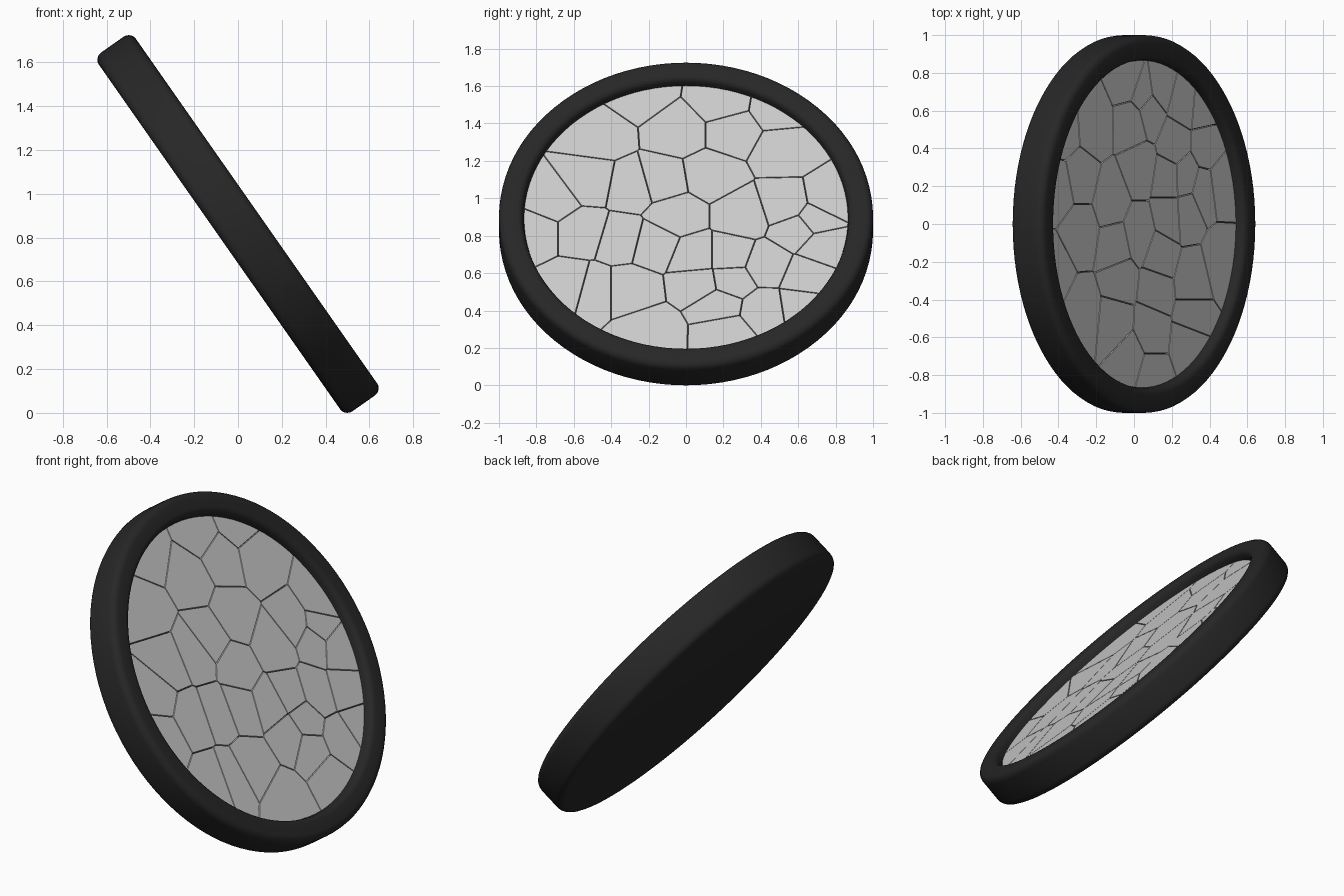
import bpy, bmesh, math
from mathutils import Vector, Matrix

if "Cube" in bpy.data.objects:
    bpy.data.objects.remove(bpy.data.objects["Cube"])

TILT = Matrix.Translation((0, 0, 0.8625)) @ Matrix.Rotation(math.radians(55), 4, 'Y')
SEGS = 96
GLASS_TOP, GLASS_BASE, GLASS_R = 0.052, 0.03, 0.868
GAP = 0.0055


def make_object(name, bm, color=None, smooth=False):
    mesh = bpy.data.meshes.new(name)
    bm.to_mesh(mesh)
    bm.free()
    ob = bpy.data.objects.new(name, mesh)
    bpy.context.collection.objects.link(ob)
    ob.matrix_world = TILT
    if color:
        mat = bpy.data.materials.new(name + "_material")
        mat.diffuse_color = color
        mat.use_nodes = True
        mat.node_tree.nodes["Principled BSDF"].inputs["Base Color"].default_value = mat.diffuse_color
        mesh.materials.append(mat)
    if smooth:
        bpy.ops.object.select_all(action='DESELECT')
        ob.select_set(True)
        bpy.context.view_layer.objects.active = ob
        bpy.ops.object.shade_smooth_by_angle(angle=math.radians(35))
    return ob


def arc(cx, cy, r, a0, a1, n=5):
    angles = [math.radians(a0 + (a1 - a0) * i / n) for i in range(n + 1)]
    return [(cx + r * math.cos(a), cy + r * math.sin(a)) for a in angles]


# Round frame: closed back, rounded outer edges, softly rolled inner lip
H, RND = 0.103, 0.04
profile = ([(0, -H)] + arc(1 - RND, -H + RND, RND, -90, 0)
           + arc(1 - RND, H - RND, RND, 0, 90)
           + arc(0.905, H - 0.035, 0.035, 90, 180)
           + [(0.866, GLASS_TOP), (0.866, GLASS_BASE), (0, GLASS_BASE)])
bm = bmesh.new()
rings = []
for i in range(SEGS):
    a = 2 * math.pi * i / SEGS
    rings.append([bm.verts.new((r * math.cos(a), r * math.sin(a), h)) for r, h in profile])
for i in range(SEGS):
    p, q = rings[i], rings[(i + 1) % SEGS]
    for j in range(len(profile) - 1):
        bm.faces.new((p[j], q[j], q[j + 1], p[j + 1]))
bmesh.ops.remove_doubles(bm, verts=bm.verts, dist=1e-5)
bmesh.ops.dissolve_degenerate(bm, edges=bm.edges, dist=1e-5)
bmesh.ops.recalc_face_normals(bm, faces=bm.faces)
make_object("round_frame", bm, (0.02, 0.02, 0.02, 1), smooth=True)

# Shard centres as seen from the right (y, z)
centres = [(-.25, 1.555), (-.47, 1.34), (-.04, 1.36), (.19, 1.51), (.25, 1.36), (.49, 1.475),
           (.52, 1.26), (.13, 1.12), (-.29, 1.06), (-.13, 1.09), (-.52, 1.09), (-.72, .99),
           (-.82, .82), (-.55, .82), (-.35, .78), (-.17, .75), (-.05, .91), (.30, .91),
           (.05, .69), (.07, .54), (.23, .69), (.24, .56), (.17, .43), (.21, .28),
           (-.19, .29), (-.50, .51), (-.30, .51), (-.61, .53), (.43, .64), (.64, .58),
           (.61, .42), (.42, .40), (.60, .83), (.69, .88), (.77, .99), (.53, .96), (.73, .75)]
seeds = [Vector((-(z - 0.89) / 0.819, y, 0)) for y, z in centres]

# Cracked glass: each shard is the disc trimmed halfway towards every other shard
glass = bmesh.new()
for s in seeds:
    cell = bmesh.new()
    bmesh.ops.create_circle(cell, cap_ends=True, segments=SEGS, radius=GLASS_R)
    for o in seeds:
        if o is s:
            continue
        d = (o - s).normalized()
        bmesh.ops.bisect_plane(cell, geom=cell.verts[:] + cell.edges[:] + cell.faces[:],
                               dist=1e-6, plane_co=(s + o) / 2 - d * GAP / 2,
                               plane_no=d, clear_outer=True)
    for f in cell.faces:
        pts = [v.co.copy() for v in f.verts]
        top = [glass.verts.new((p.x, p.y, GLASS_TOP)) for p in pts]
        low = [glass.verts.new((p.x, p.y, GLASS_BASE)) for p in pts]
        glass.faces.new(top)
        n = len(pts)
        for i in range(n):
            k = (i + 1) % n
            glass.faces.new((top[k], top[i], low[i], low[k]))
        glass.faces.new(low[::-1])
    cell.free()
bmesh.ops.recalc_face_normals(glass, faces=glass.faces)
make_object("cracked_glass", glass)
